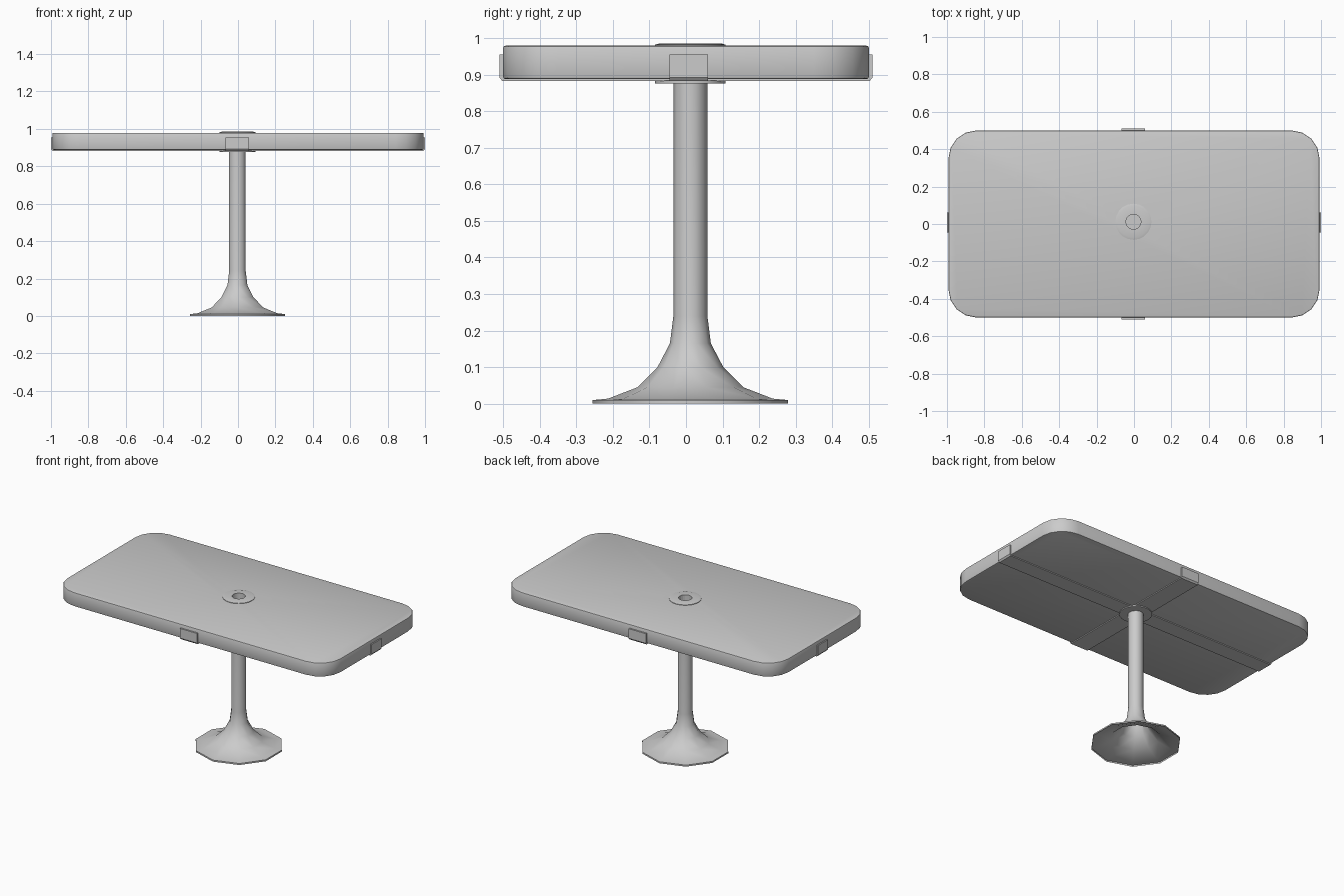
import bpy, bmesh, math

if "Cube" in bpy.data.objects:
    bpy.data.objects.remove(bpy.data.objects["Cube"])

CX, CY = -0.003, 0.012  # pedestal axis


def finish(bm, name, angle=35):
    bmesh.ops.recalc_face_normals(bm, faces=bm.faces)
    me = bpy.data.meshes.new(name)
    bm.to_mesh(me)
    bm.free()
    ob = bpy.data.objects.new(name, me)
    bpy.context.collection.objects.link(ob)
    me.shade_smooth()
    me.set_sharp_from_angle(angle=math.radians(angle))
    return ob


def lathe(name, profile, sides, closed=False):
    """Revolve (radius, z) points about the pedestal axis."""
    bm = bmesh.new()
    rings = []
    for r, z in profile:
        rings.append([bm.verts.new((CX + r * math.sin(2 * math.pi * i / sides),
                                    CY + r * math.cos(2 * math.pi * i / sides), z))
                      for i in range(sides)])
    pairs = list(zip(rings, rings[1:]))
    if closed:
        pairs.append((rings[-1], rings[0]))
    for a, b in pairs:
        for i in range(sides):
            j = (i + 1) % sides
            bm.faces.new((a[i], a[j], b[j], b[i]))
    return finish(bm, name, 40)


def prism(name, points, offset):
    """Extrude a flat outline of 3D points along an offset."""
    bm = bmesh.new()
    face = bm.faces.new([bm.verts.new(p) for p in points])
    ext = bmesh.ops.extrude_face_region(bm, geom=[face], use_keep_orig=True)
    verts = [g for g in ext["geom"] if isinstance(g, bmesh.types.BMVert)]
    bmesh.ops.translate(bm, vec=offset, verts=verts)
    return bm


# Tabletop: rounded rectangle slab with slightly eased rims
HX, HY, R, SEG = 0.992, 0.5, 0.15, 4
outline = []
for k, (sx, sy) in enumerate([(1, 1), (-1, 1), (-1, -1), (1, -1)]):
    for s in range(SEG + 1):
        a = math.pi / 2 * (k + s / SEG)
        outline.append((sx * (HX - R) + R * math.cos(a), sy * (HY - R) + R * math.sin(a), 0.888))
bm = prism("tabletop", outline, (0, 0, 0.091))
rim = [e for e in bm.edges if abs(e.verts[0].co.z - e.verts[1].co.z) < 1e-4]
bmesh.ops.bevel(bm, geom=rim, offset=0.006, segments=2, profile=0.5, affect='EDGES')
top = finish(bm, "tabletop", 30)

# Parasol socket sunk in the middle of the top
cutter = None
bpy.ops.mesh.primitive_cylinder_add(vertices=20, radius=0.04, depth=0.1, location=(CX, CY, 0.99))
cutter = bpy.context.object
cutter.name = "socket_cutter"
cut = top.modifiers.new("socket", 'BOOLEAN')
cut.operation = 'DIFFERENCE'
cut.solver = 'EXACT'
cut.object = cutter
bpy.context.view_layer.objects.active = top
bpy.ops.object.modifier_apply(modifier=cut.name)
bpy.data.objects.remove(cutter)

# Support straps: run under the top and turn up at the edges
def strap(name, half, width, centre, along_x):
    t = 0.02
    side = [(half, 0.955), (half, 0.892), (half - 0.008, 0.882)]
    inner = [(half - t, 0.891), (half - t, 0.955)]
    prof = [(-u, z) for u, z in side] + side[::-1] + inner[::-1] + [(-u, z) for u, z in inner]
    lo = centre - width / 2
    if along_x:
        bm = prism(name, [(u, lo, z) for u, z in prof], (0, width, 0))
    else:
        bm = prism(name, [(lo, u, z) for u, z in prof], (width, 0, 0))
    finish(bm, name, 30)


strap("long_strap", 1.0, 0.105, 0.008, True)
strap("cross_strap", 0.51, 0.125, -0.003, False)

# Collar plates above and below the top
lathe("upper_collar", [(0.04, 0.977), (0.0965, 0.977), (0.0965, 0.982), (0.085, 0.985), (0.04, 0.985)], 20, True)
lathe("lower_collar", [(0.03, 0.876), (0.0965, 0.876), (0.0965, 0.884), (0.03, 0.884)], 20, True)

# Pedestal: hollow trumpet base flowing into the pole
lathe("pedestal", [(0.2675, 0.0), (0.2675, 0.01), (0.225, 0.014), (0.145, 0.045), (0.09, 0.1),
                   (0.056, 0.165), (0.0465, 0.24), (0.0465, 0.885)], 10)
